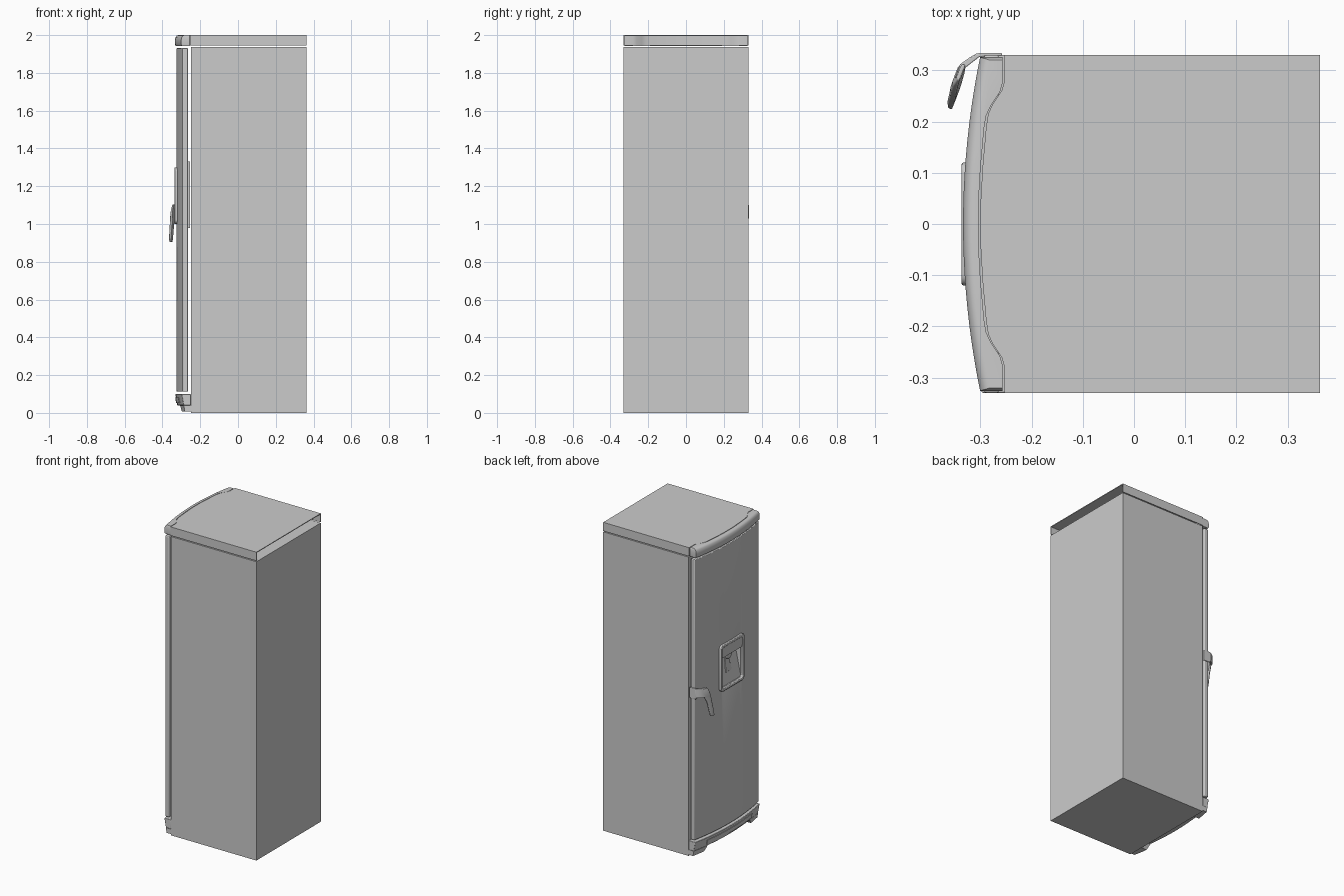
import bpy, bmesh, math
from mathutils import Vector

if "Cube" in bpy.data.objects:
    bpy.data.objects.remove(bpy.data.objects["Cube"])

grey = bpy.data.materials.new("appliance grey")
grey.use_nodes = True
COLOUR = (0.6, 0.6, 0.6, 1)
grey.diffuse_color = COLOUR
grey.node_tree.nodes["Principled BSDF"].inputs["Base Color"].default_value = COLOUR

HALF = 0.33  # half of the cabinet width


def finish(name, bm, bevel=0, segments=2):
    bmesh.ops.recalc_face_normals(bm, faces=bm.faces)
    mesh = bpy.data.meshes.new(name)
    bm.to_mesh(mesh)
    bm.free()
    mesh.materials.append(grey)
    ob = bpy.data.objects.new(name, mesh)
    bpy.context.collection.objects.link(ob)
    if bevel:
        mod = ob.modifiers.new("bevel", "BEVEL")
        mod.width, mod.segments = bevel, segments
        mod.limit_method, mod.angle_limit = "ANGLE", math.radians(40)
    bpy.ops.object.select_all(action="DESELECT")
    ob.select_set(True)
    bpy.context.view_layer.objects.active = ob
    bpy.ops.object.shade_smooth_by_angle(angle=math.radians(35))
    return ob


def loft(name, rings, **kw):
    """Skin between rings of points and cap both ends."""
    bm = bmesh.new()
    loops = [[bm.verts.new(p) for p in ring] for ring in rings]
    n = len(loops[0])
    for a, b in zip(loops, loops[1:]):
        for i in range(n):
            j = (i + 1) % n
            bm.faces.new((a[i], a[j], b[j], b[i]))
    bm.faces.new(loops[0])
    bm.faces.new(loops[-1])
    return finish(name, bm, **kw)


def prism(name, plan, z0, z1, **kw):
    return loft(name, [[(x, y, z) for x, y in plan] for z in (z0, z1)], **kw)


def box(name, x0, x1, y0, y1, z0, z1, **kw):
    return prism(name, [(x0, y0), (x1, y0), (x1, y1), (x0, y1)], z0, z1, **kw)


def panel(name, x0, x1, hy, z0, z1, r, **kw):
    """Rounded rectangle facing the door front."""
    mid, hz = (z0 + z1) / 2, (z1 - z0) / 2
    ring = []
    for k, (sy, sz) in enumerate([(1, 1), (-1, 1), (-1, -1), (1, -1)]):
        for s in range(5):
            a = math.pi / 2 * (k + s / 4)
            ring.append((sy * (hy - r) + r * math.cos(a), mid + sz * (hz - r) + r * math.sin(a)))
    return loft(name, [[(x, y, z) for y, z in ring] for x in (x0, x1)], **kw)


def cut(ob, cutter):
    mod = ob.modifiers.new("cut", "BOOLEAN")
    mod.operation, mod.object, mod.solver = "DIFFERENCE", cutter, "EXACT"
    bpy.context.view_layer.objects.active = ob
    bpy.ops.object.modifier_move_to_index(modifier="cut", index=0)
    bpy.ops.object.modifier_apply(modifier="cut")
    bpy.data.objects.remove(cutter)


def arc(apex, y0=-HALF, y1=HALF, n=20):
    """Bowed front line shared by door, trim and plinth."""
    ys = [y0 + (y1 - y0) * i / n for i in range(n + 1)]
    return [(apex + 0.034 * (y / HALF) ** 2, y) for y in ys]


# Cabinet
box("cabinet", -0.25, 0.363, -HALF, HALF, 0, 1.938)

# Top trim: bowed outside, S-curved inside
inner = [(-0.257, 0.326), (-0.257, 0.28), (-0.262, 0.262), (-0.28, 0.235), (-0.289, 0.215),
         (-0.293, 0.19), (-0.3, 0.11), (-0.304, 0.04)]
inner += [(x, -y) for x, y in reversed(inner)]
outer = arc(-0.334, -0.326, 0.326)
trim_rings = []
for z, inset in ((1.943, 0.004), (1.95, 0), (1.975, 0), (1.99, 0.004), (1.997, 0.01), (2.0, 0.018)):
    side = (0.326 - inset * 0.3) / 0.326
    trim_rings.append([(x + inset, y * side, z) for x, y in outer] + [(x, y * side, z) for x, y in inner])
loft("top_trim", trim_rings)

# Worktop lid: thin sheet and two side skirts, open at the far end
lid_edge = [(x + 0.004, y) for x, y in inner]
lid_edge[0], lid_edge[-1] = (-0.253, HALF), (-0.253, -HALF)
prism("lid_sheet", lid_edge + [(0.363, -HALF), (0.363, HALF)], 1.995, 2.0)
for side, label in ((1, "left"), (-1, "right")):
    y0, y1 = sorted((side * HALF, side * (HALF - 0.004)))
    box("lid_skirt_" + label, -0.253, 0.363, y0, y1, 1.944, 1.996)
prism("lid_front_wall", lid_edge + [(x + 0.004, y) for x, y in reversed(lid_edge)], 1.944, 1.996)

# Door with dispenser opening
door = prism("door", arc(-0.326) + [(-0.264, HALF), (-0.264, -HALF)], 0.112, 1.931,
             bevel=0.004)
cut(door, panel("opening_cutter", -0.4, -0.272, 0.105, 1.02, 1.28, 0.015))
box("dispenser_back", -0.266, -0.254, -0.13, 0.13, 0.98, 1.33)

# Dispenser surround, control panel, sloping back, spout and lever
frame = panel("dispenser_frame", -0.337, -0.318, 0.12, 1.0, 1.3, 0.022, bevel=0.004)
cut(frame, panel("frame_cutter", -0.4, -0.25, 0.104, 1.018, 1.282, 0.015))
panel("control_panel", -0.331, -0.275, 0.104, 1.215, 1.282, 0.012)
loft("recess_slope", [[(-0.32, y, 1.02), (-0.272, y, 1.02), (-0.272, y, 1.215), (-0.278, y, 1.215)]
                      for y in (-0.105, 0.105)])
ring = [(0.02 * math.cos(a), 0.03 * math.sin(a)) for a in [math.tau * i / 20 for i in range(20)]]
loft("spout", [[(-0.302 + u * s, v * s, z) for u, v in ring] for z, s in ((1.215, 1), (1.19, 0.9), (1.175, 0.6))])
loft("dispenser_lever", [[(x, -w, z), (x + 0.006, -w, z), (x + 0.006, w, z), (x, w, z)]
                         for x, w, z in ((-0.294, 0.018, 1.18), (-0.308, 0.03, 1.09))], bevel=0.002)

# Plinth: tapering kick board with a foot at each end
def plinth_ring(front, back, z):
    shift = (0.1 - z) * 0.18
    return [(x + shift, y, z) for x, y in front] + [(-0.25, y) + (z,) for y in back]


front = arc(-0.332)
loft("plinth", [plinth_ring(front, (HALF, -HALF), z) for z in (0.04, 0.085, 0.1)], bevel=0.003)
for side, label in ((1, "left"), (-1, "right")):
    rings = []
    for z, start in ((0.008, 0.24), (0.04, 0.215)):
        line = arc(-0.332, side * start, side * HALF, 6)
        rings.append(plinth_ring(line, (side * HALF, side * start), z))
    loft("plinth_foot_" + label, rings)
rings = []
for z in (0.052, 0.082):
    shift = (0.1 - z) * 0.18
    line = arc(-0.332, -0.23, 0.23)
    rings.append([(x + shift - 0.004, y, z) for x, y in line]
                 + [(x + shift + 0.002, y, z) for x, y in reversed(line)])
loft("plinth_plate", rings)

# Handle: side mount, curved arm and hanging grip
box("handle_mount", -0.305, -0.258, 0.328, 0.334, 1.03, 1.1, bevel=0.002)
prism("handle_arm", [(-0.29, 0.334), (-0.308, 0.333), (-0.322, 0.325), (-0.34, 0.312), (-0.35, 0.285),
                     (-0.338, 0.285), (-0.33, 0.305), (-0.316, 0.316), (-0.303, 0.326), (-0.29, 0.328)],
      1.04, 1.1, bevel=0.002)
along, across = Vector((-0.36, -0.93, 0)), Vector((-0.93, 0.36, 0))
grip = []
for x, y, z, w, t in ((-0.338, 0.297, 1.104, 0.016, 0.004), (-0.342, 0.29, 1.08, 0.024, 0.008),
                      (-0.345, 0.277, 1.045, 0.024, 0.009), (-0.349, 0.26, 1.0, 0.017, 0.009),
                      (-0.354, 0.244, 0.93, 0.016, 0.008), (-0.355, 0.238, 0.905, 0.014, 0.006)):
    c = Vector((x, y, z))
    grip.append([c + along * w * a + across * t * b for a, b in ((1, 0.5), (0.6, 1), (-0.6, 1),
                                                                (-1, 0.5), (-1, -0.7), (1, -0.7))])
loft("handle_grip", grip, bevel=0.002)
